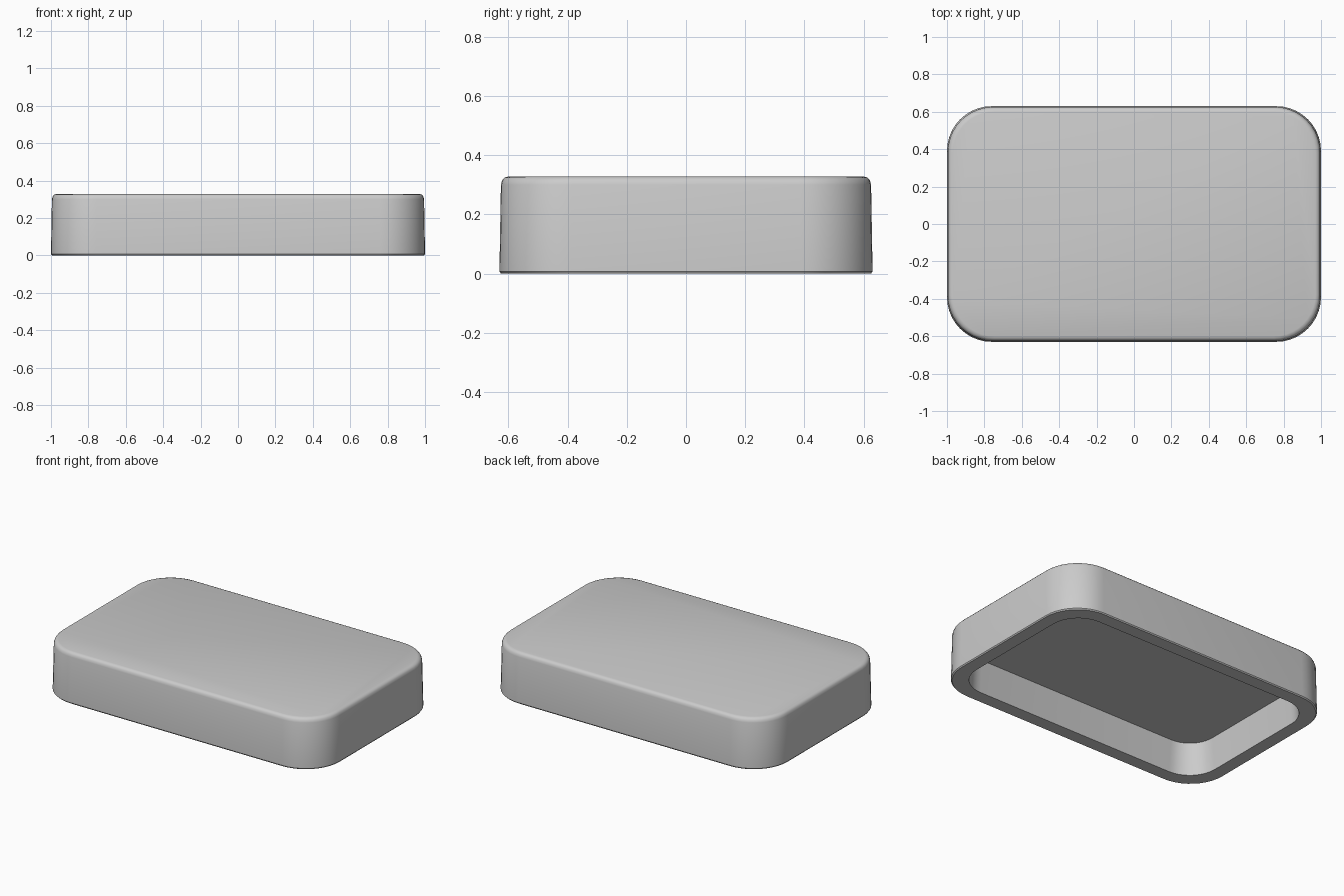
import bpy, bmesh, math

if "Cube" in bpy.data.objects:
    bpy.data.objects.remove(bpy.data.objects["Cube"])

SEG = 10  # segments per rounded corner


def ring(bm, hx, hy, r, z):
    """Rounded-rectangle loop of vertices."""
    verts = []
    for k, (sx, sy) in enumerate([(1, 1), (-1, 1), (-1, -1), (1, -1)]):
        for i in range(SEG + 1):
            a = math.radians(90 * k + 90 * i / SEG)
            verts.append(bm.verts.new((sx * (hx - r) + r * math.cos(a),
                                       sy * (hy - r) + r * math.sin(a), z)))
    return verts


bm = bmesh.new()
# Hollow shell: ceiling of the cavity, rim, outer wall, softened top edge
profile = [
    (0.895, 0.525, 0.17, 0.215),
    (0.91, 0.54, 0.19, 0.005),
    (0.995, 0.625, 0.24, 0.005),
    (1.0, 0.63, 0.24, 0.012),
    (0.995, 0.625, 0.24, 0.305),
    (0.991, 0.621, 0.24, 0.32),
    (0.983, 0.613, 0.235, 0.329),
    (0.97, 0.60, 0.225, 0.333),
]
rings = [ring(bm, *p) for p in profile]
n = len(rings[0])
for a, b in zip(rings, rings[1:]):
    for i in range(n):
        j = (i + 1) % n
        bm.faces.new((a[i], a[j], b[j], b[i]))
bm.faces.new(rings[0])
bm.faces.new(rings[-1])
bmesh.ops.translate(bm, verts=bm.verts, vec=(0, 0, -0.005))
bmesh.ops.recalc_face_normals(bm, faces=bm.faces)

mesh = bpy.data.meshes.new("tray_lid")
bm.to_mesh(mesh)
bm.free()
lid = bpy.data.objects.new("tray_lid", mesh)
bpy.context.collection.objects.link(lid)
bpy.context.view_layer.objects.active = lid
lid.select_set(True)
bpy.ops.object.shade_smooth_by_angle(angle=math.radians(35))
